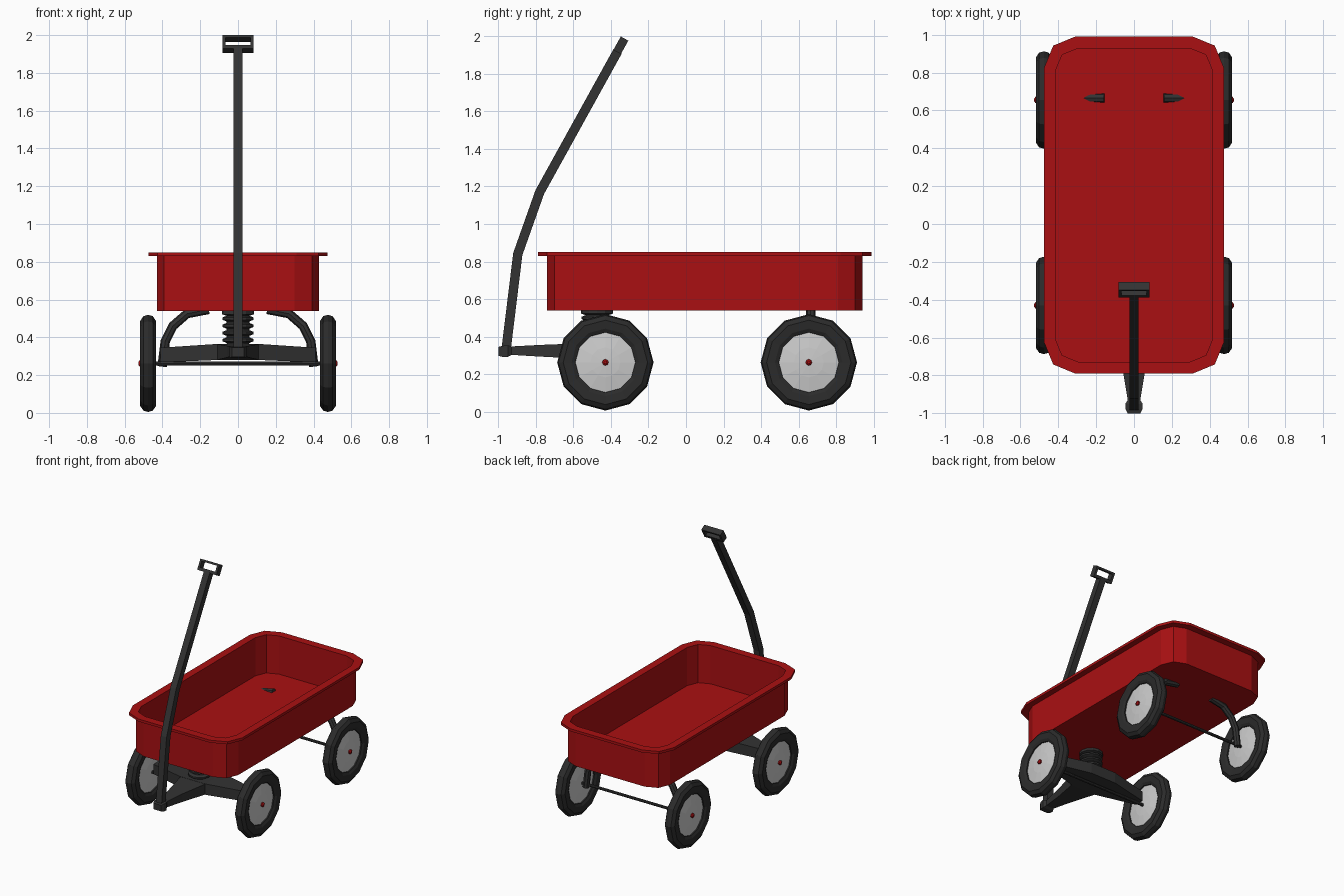
import bpy, bmesh
from math import cos, sin, pi
from mathutils import Vector as V

if "Cube" in bpy.data.objects:
    bpy.data.objects.remove(bpy.data.objects["Cube"])


def material(name, rgb):
    m = bpy.data.materials.new(name)
    m.diffuse_color = (*rgb, 1)
    m.use_nodes = True
    m.node_tree.nodes["Principled BSDF"].inputs["Base Color"].default_value = m.diffuse_color
    return m


RED = material("red_paint", (0.4, 0.005, 0.006))
DARK = material("dark_metal", (0.032, 0.032, 0.032))
RUBBER = material("rubber", (0.024, 0.024, 0.024))


def loft(name, rings, mat=None, wrap=False):
    """Skin equal-length rings of points; cap the ends unless wrapped."""
    bm = bmesh.new()
    vs = [[bm.verts.new(p) for p in r] for r in rings]
    n = len(vs[0])
    pairs = list(zip(vs, vs[1:])) + ([(vs[-1], vs[0])] if wrap else [])
    for a, b in pairs:
        for i in range(n):
            j = (i + 1) % n
            bm.faces.new((a[i], a[j], b[j], b[i]))
    if not wrap:
        bm.faces.new(vs[0])
        bm.faces.new(vs[-1])
    bmesh.ops.recalc_face_normals(bm, faces=bm.faces)
    me = bpy.data.meshes.new(name)
    bm.to_mesh(me)
    bm.free()
    ob = bpy.data.objects.new(name, me)
    bpy.context.collection.objects.link(ob)
    if mat:
        me.materials.append(mat)
    return ob


def lathe(name, profile, centre, axis, n, mat=None, wrap=False):
    """Turn (radius, height) points about the x or z axis."""
    rings = []
    for r, h in profile:
        ring = []
        for i in range(n):
            a = 2 * pi * i / n
            c, s = r * cos(a), r * sin(a)
            ring.append(V(centre) + (V((h, c, s)) if axis == "x" else V((c, s, h))))
        rings.append(ring)
    return loft(name, rings, mat, wrap)


def sweep(name, path, normal, section, mat):
    """Sweep a section along a planar path with mitred bends."""
    path, normal, rings = [V(p) for p in path], V(normal), []
    for i, p in enumerate(path):
        d1 = (p - path[max(i - 1, 0)]).normalized()
        d2 = (path[min(i + 1, len(path) - 1)] - p).normalized()
        side = (d1 + d2).normalized().cross(normal)
        rings.append([p + normal * a + side * b for a, b in section])
    return loft(name, rings, mat)


def rounded_rect(hx, hy, r, z, y0=0.10):
    pts = []
    for k, (sx, sy) in enumerate([(1, 1), (-1, 1), (-1, -1), (1, -1)]):
        for s in range(3):
            a = (k + s / 2) * pi / 2
            pts.append((sx * (hx - r) + r * cos(a), y0 + sy * (hy - r) + r * sin(a), z))
    return pts


# Tub with outward rim
loft("tub", [rounded_rect(*p) for p in [
    (0.43, 0.84, 0.13, 0.54), (0.43, 0.84, 0.13, 0.83),
    (0.475, 0.89, 0.165, 0.83), (0.475, 0.89, 0.165, 0.85),
    (0.415, 0.828, 0.12, 0.85), (0.415, 0.828, 0.12, 0.55)]], RED)

# Wheels and axles
TYRE = [(0.16, -0.028), (0.18, -0.038), (0.225, -0.042), (0.25, -0.025), (0.257, 0),
        (0.25, 0.025), (0.225, 0.042), (0.18, 0.038), (0.16, 0.028)]
HUB = [(0.02, -0.034), (0.08, -0.03), (0.163, -0.018), (0.163, 0.018), (0.08, 0.03), (0.02, 0.034)]
for end, y in (("front", -0.43), ("rear", 0.655)):
    for side, s in (("left", -1), ("right", 1)):
        c = (s * 0.476, y, 0.262)
        tag = f"{end}_{side}"
        lathe(f"{tag}_tyre", TYRE, c, "x", 12, RUBBER, True)
        lathe(f"{tag}_hub", HUB, c, "x", 12)
        lathe(f"{tag}_cap", [(0.017, s * 0.03), (0.017, s * 0.044), (0.008, s * 0.051)], c, "x", 8, RED)
    lathe(f"{end}_axle", [(0.011, -0.48), (0.011, 0.48)], (0, y, 0.262), "x", 8, DARK)

# Curved rear struts that poke through the floor
ROUND = [(0.025 * cos(i * pi / 4), 0.025 * sin(i * pi / 4)) for i in range(8)]
for side, s in (("left", -1), ("right", 1)):
    arc = [(0.155, 0.548), (0.27, 0.525), (0.345, 0.46), (0.385, 0.38), (0.402, 0.245)]
    sweep(f"rear_{side}_strut", [(s * x, 0.665, z) for x, z in arc], (0, 1, 0), ROUND, DARK)

# Tapered front beam and tongue
loft("front_beam", [[(x, y0, z0), (x, y1, z0), (x, y1, z1), (x, y0, z1)]
     for x, y0, y1, z0, z1 in [
         (-0.41, -0.465, -0.395, 0.268, 0.345), (-0.11, -0.56, -0.34, 0.28, 0.365),
         (0.11, -0.56, -0.34, 0.28, 0.365), (0.41, -0.465, -0.395, 0.268, 0.345)]], DARK)
loft("tongue", [[(-w, y, z0), (w, y, z0), (w, y, z1), (-w, y, z1)]
     for y, w, z0, z1 in [
         (-0.55, 0.11, 0.281, 0.364), (-0.78, 0.058, 0.293, 0.355),
         (-0.93, 0.033, 0.302, 0.347), (-0.95, 0.046, 0.292, 0.353),
         (-0.98, 0.044, 0.292, 0.35), (-1.0, 0.033, 0.297, 0.345)]], DARK)

# Steering spring with top plate
coil = [(0.055, 0.35)]
for i in range(4):
    z = 0.37 + i * 0.038
    coil += [(0.06, z), (0.083, z + 0.009), (0.083, z + 0.021), (0.06, z + 0.03)]
coil += [(0.085, 0.522), (0.085, 0.542)]
lathe("spring", coil, (0, -0.475, 0), "z", 12, DARK)

# Bent handle
SQUARE = [(-0.025, -0.025), (0.025, -0.025), (0.025, 0.025), (-0.025, 0.025)]
sweep("handle", [(0, -0.962, 0.31), (0, -0.897, 0.84), (0, -0.78, 1.17), (0, -0.364, 1.922)],
      (1, 0, 0), SQUARE, DARK)

# Grip frame
along, across = V((0, 0.484, 0.875)), V((0, -0.875, 0.484))


def grip_ring(w, lo, hi, t):
    return [V((x, -0.347, 1.954)) + along * a + across * t
            for x, a in ((-w, lo), (w, lo), (w, hi), (-w, hi))]


loft("grip", [grip_ring(0.083, -0.042, 0.04, -0.023), grip_ring(0.083, -0.042, 0.04, 0.023),
              grip_ring(0.066, -0.02, 0.025, 0.023), grip_ring(0.066, -0.02, 0.025, -0.023)], DARK, True)
